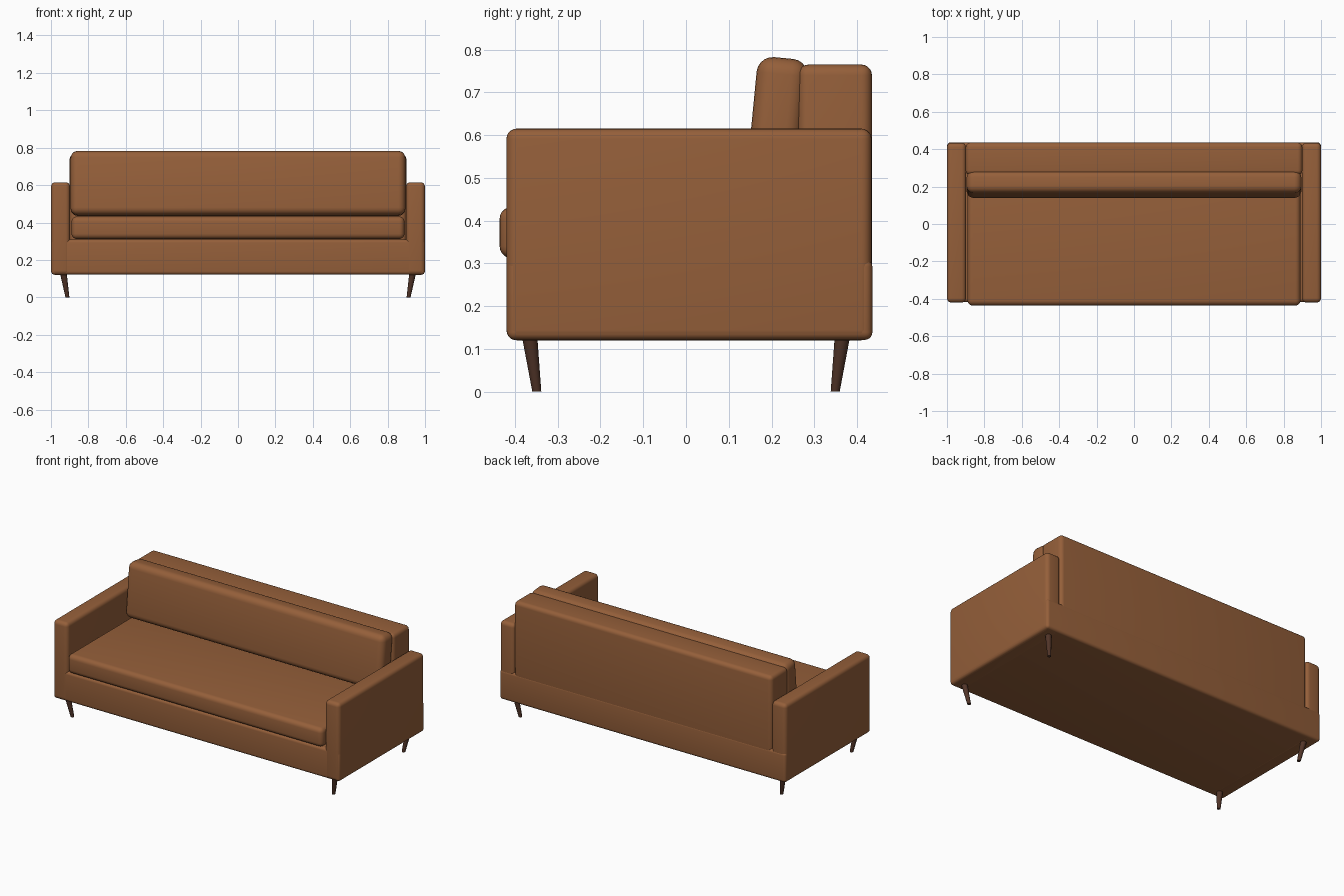
import bpy, math
from mathutils import Vector

if "Cube" in bpy.data.objects:
    bpy.data.objects.remove(bpy.data.objects["Cube"])


def material(name, rgb):
    m = bpy.data.materials.new(name)
    m.diffuse_color = (*rgb, 1)
    m.use_nodes = True
    m.node_tree.nodes["Principled BSDF"].inputs["Base Color"].default_value = m.diffuse_color
    return m


leather = material("brown_leather", (0.30, 0.115, 0.042))
wood = material("dark_wood", (0.085, 0.036, 0.022))


def finish(obj, name, mat):
    obj.name = name
    obj.data.materials.append(mat)
    bpy.ops.object.shade_smooth_by_angle(angle=math.radians(40))
    return obj


def padded_box(name, x, y, z, radius, tilt=0.0):
    """Rounded block given its (min, max) range on each axis."""
    ranges = (x, y, z)
    bpy.ops.mesh.primitive_cube_add(size=1, location=[(a + b) / 2 for a, b in ranges])
    obj = bpy.context.object
    obj.scale = [b - a for a, b in ranges]
    bpy.ops.object.transform_apply(location=False, rotation=False, scale=True)
    bevel = obj.modifiers.new("rounding", 'BEVEL')
    bevel.width = radius
    bevel.segments = 5
    bpy.ops.object.modifier_apply(modifier=bevel.name)
    obj.rotation_euler.x = tilt
    return finish(obj, name, leather)


def leg(name, top, bottom):
    """Tapered splayed leg with horizontal ends."""
    top, bottom = Vector(top), Vector(bottom)
    bpy.ops.mesh.primitive_cone_add(vertices=20, radius1=0.0105, radius2=0.018,
                                    depth=top.z - bottom.z, location=(top + bottom) / 2)
    obj = bpy.context.object
    shift = (top - bottom) / 2
    for v in obj.data.vertices:
        s = 1 if v.co.z > 0 else -1
        v.co.x += s * shift.x
        v.co.y += s * shift.y
    return finish(obj, name, wood)


# Frame and backrest
padded_box("base", (-0.999, 0.999), (-0.418, 0.436), (0.121, 0.31), 0.018)
padded_box("backrest", (-0.9, 0.9), (0.262, 0.435), (0.2, 0.765), 0.025)

# Cushions
padded_box("seat_cushion", (-0.89, 0.89), (-0.436, 0.28), (0.312, 0.432), 0.028)
padded_box("back_cushion", (-0.895, 0.895), (0.152, 0.272), (0.437, 0.781), 0.038,
           -math.radians(5.5))

# Arms and legs on both sides
for side, s in (("left", -1), ("right", 1)):
    padded_box(side + "_arm", sorted((s * 0.898, s * 1.0)), (-0.42, 0.434),
               (0.12, 0.615), 0.024)
    for end, t in (("front", -1), ("back", 1)):
        leg(f"{end}_{side}_leg", (s * 0.934, t * 0.366, 0.13), (s * 0.912, t * 0.349, 0))
